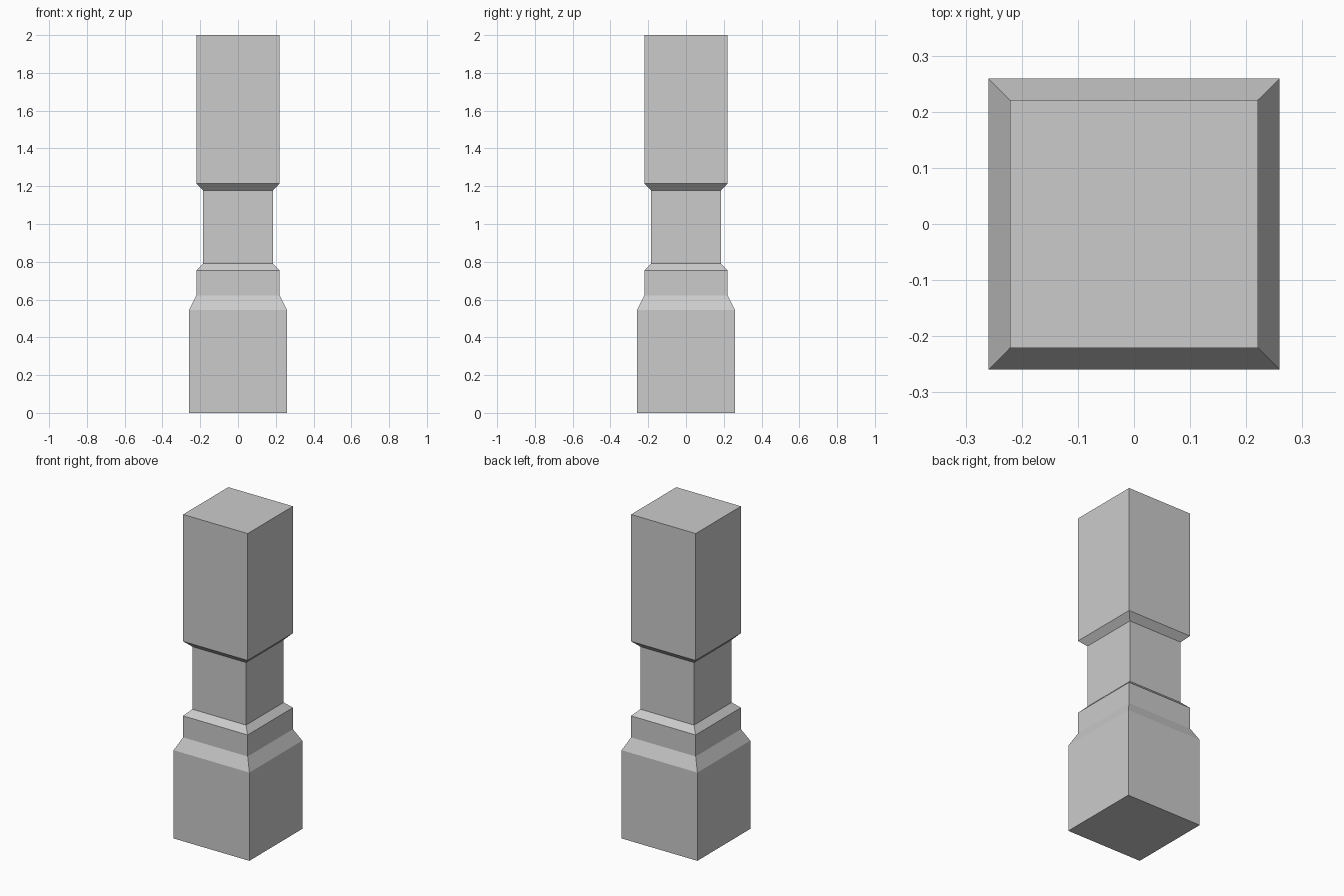
import bpy, bmesh

if "Cube" in bpy.data.objects:
    bpy.data.objects.remove(bpy.data.objects["Cube"])

# Post profile: (half width, height) from bottom to top
profile = [(0.259, 0.0), (0.259, 0.546), (0.221, 0.621),
           (0.221, 0.754), (0.184, 0.791), (0.184, 1.178),
           (0.221, 1.215), (0.221, 2.0)]
corners = [(-1, -1), (1, -1), (1, 1), (-1, 1)]

# Square post: stack of square rings joined by flat sides
bm = bmesh.new()
rings = [[bm.verts.new((cx * w, cy * w, z)) for cx, cy in corners]
         for w, z in profile]
for low, high in zip(rings, rings[1:]):
    for i in range(4):
        j = (i + 1) % 4
        bm.faces.new((low[i], low[j], high[j], high[i]))

# Bottom and top caps
bm.faces.new(rings[0][::-1])
bm.faces.new(rings[-1])

mesh = bpy.data.meshes.new("square_post")
bm.to_mesh(mesh)
bm.free()
post = bpy.data.objects.new("square_post", mesh)
bpy.context.collection.objects.link(post)
